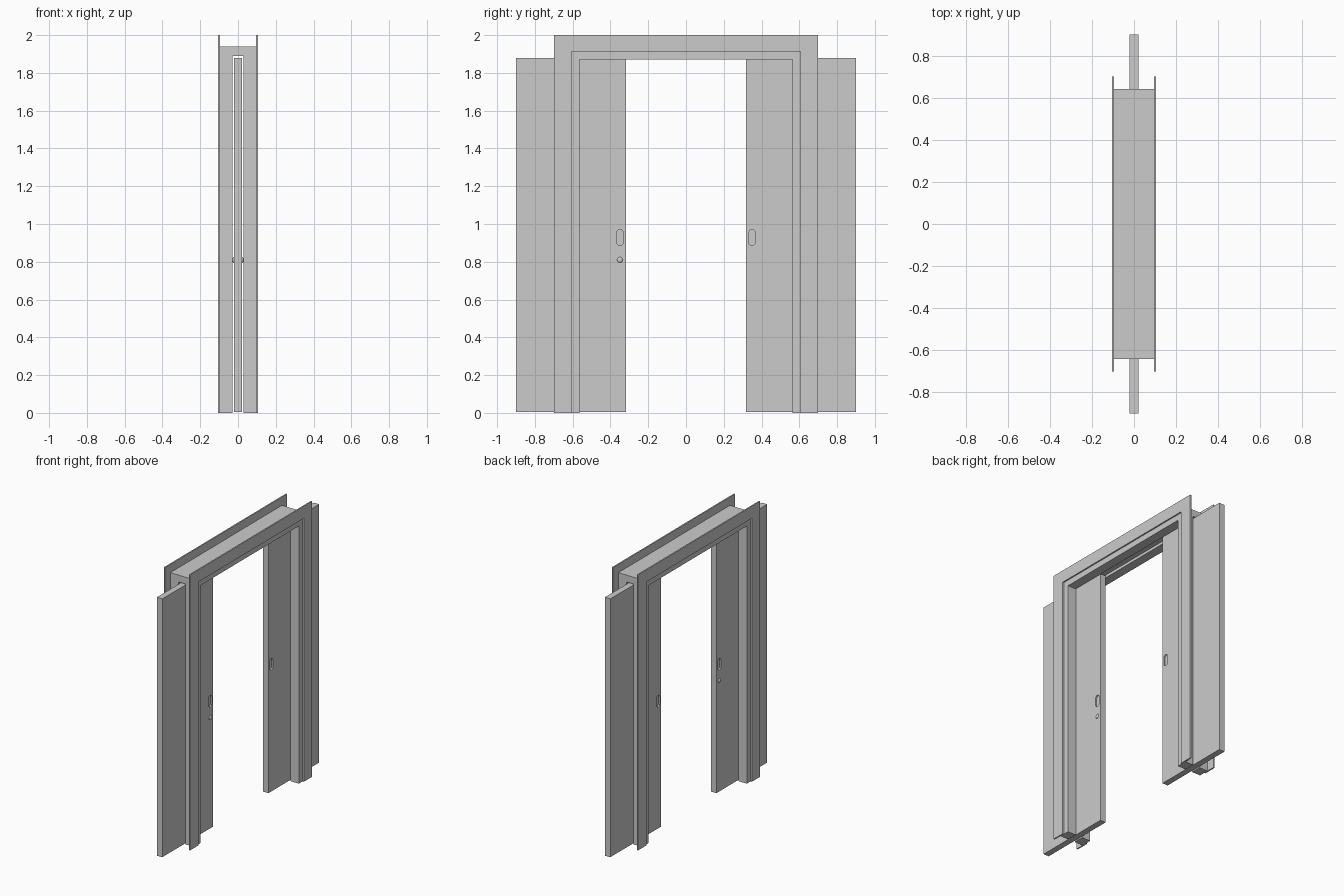
import bpy, bmesh, math

if "Cube" in bpy.data.objects:
    bpy.data.objects.remove(bpy.data.objects["Cube"])


def extrude_profile(name, pts, x0, x1):
    """Extrude a (y, z) outline along x."""
    bm = bmesh.new()
    face = bm.faces.new([bm.verts.new((x0, y, z)) for y, z in pts])
    res = bmesh.ops.extrude_face_region(bm, geom=[face])
    verts = [v for v in res["geom"] if isinstance(v, bmesh.types.BMVert)]
    bmesh.ops.translate(bm, verts=verts, vec=(x1 - x0, 0, 0))
    bmesh.ops.recalc_face_normals(bm, faces=bm.faces)
    mesh = bpy.data.meshes.new(name)
    bm.to_mesh(mesh)
    bm.free()
    ob = bpy.data.objects.new(name, mesh)
    bpy.context.collection.objects.link(ob)
    return ob


def rect(y0, y1, z0, z1):
    return [(y0, z0), (y1, z0), (y1, z1), (y0, z1)]


def portal(outer, top, inner, head):
    """Upside-down U outline."""
    return [(-outer, 0), (-outer, top), (outer, top), (outer, 0),
            (inner, 0), (inner, head), (-inner, head), (-inner, 0)]


def stadium(yc, zc, r, half, n=10):
    """Upright slot outline with rounded ends."""
    pts = []
    for start, dz in ((0, half), (math.pi, -half)):
        for i in range(n + 1):
            a = start + math.pi * i / n
            pts.append((yc + r * math.cos(a), zc + dz + r * math.sin(a)))
    return pts


DOOR_X = 0.022
SLOT_X = 0.028

# Architraves and split lining, one of each per wall side
for side, s in (("right", 1), ("left", -1)):
    extrude_profile(f"architrave_{side}", portal(0.70, 2.0, 0.605, 1.912), s * 0.095, s * 0.105)
    extrude_profile(f"lining_{side}", portal(0.64, 1.94, 0.563, 1.87), s * SLOT_X, s * 0.095)

# Cap closing the door channel in the head
extrude_profile("head_cap", rect(-0.64, 0.64, 1.89, 1.94), -SLOT_X, SLOT_X)

# Sliding doors with recessed finger pulls on both faces
for label, d in (("front", -1), ("back", 1)):
    y0, y1 = sorted((d * 0.318, d * 0.90))
    door = extrude_profile(f"door_{label}", rect(y0, y1, 0.005, 1.88), -DOOR_X, DOOR_X)
    for s in (-1, 1):
        cutter = extrude_profile("pull_cutter", stadium(d * 0.35, 0.928, 0.018, 0.024),
                                 s * 0.012, s * 0.05)
        mod = door.modifiers.new("pull", 'BOOLEAN')
        mod.operation = 'DIFFERENCE'
        mod.solver = 'EXACT'
        mod.object = cutter
        bpy.context.view_layer.objects.active = door
        bpy.ops.object.modifier_apply(modifier=mod.name)
        bpy.data.objects.remove(cutter)

# Small domed lock knobs on the front door
for side, s in (("right", 1), ("left", -1)):
    bpy.ops.mesh.primitive_uv_sphere_add(segments=24, ring_count=12, radius=1,
                                         location=(s * DOOR_X, -0.35, 0.81))
    knob = bpy.context.object
    knob.name = f"lock_knob_{side}"
    knob.scale = (0.008, 0.015, 0.015)
    bpy.ops.object.transform_apply(location=False, rotation=False, scale=True)
    bpy.ops.object.shade_smooth()
